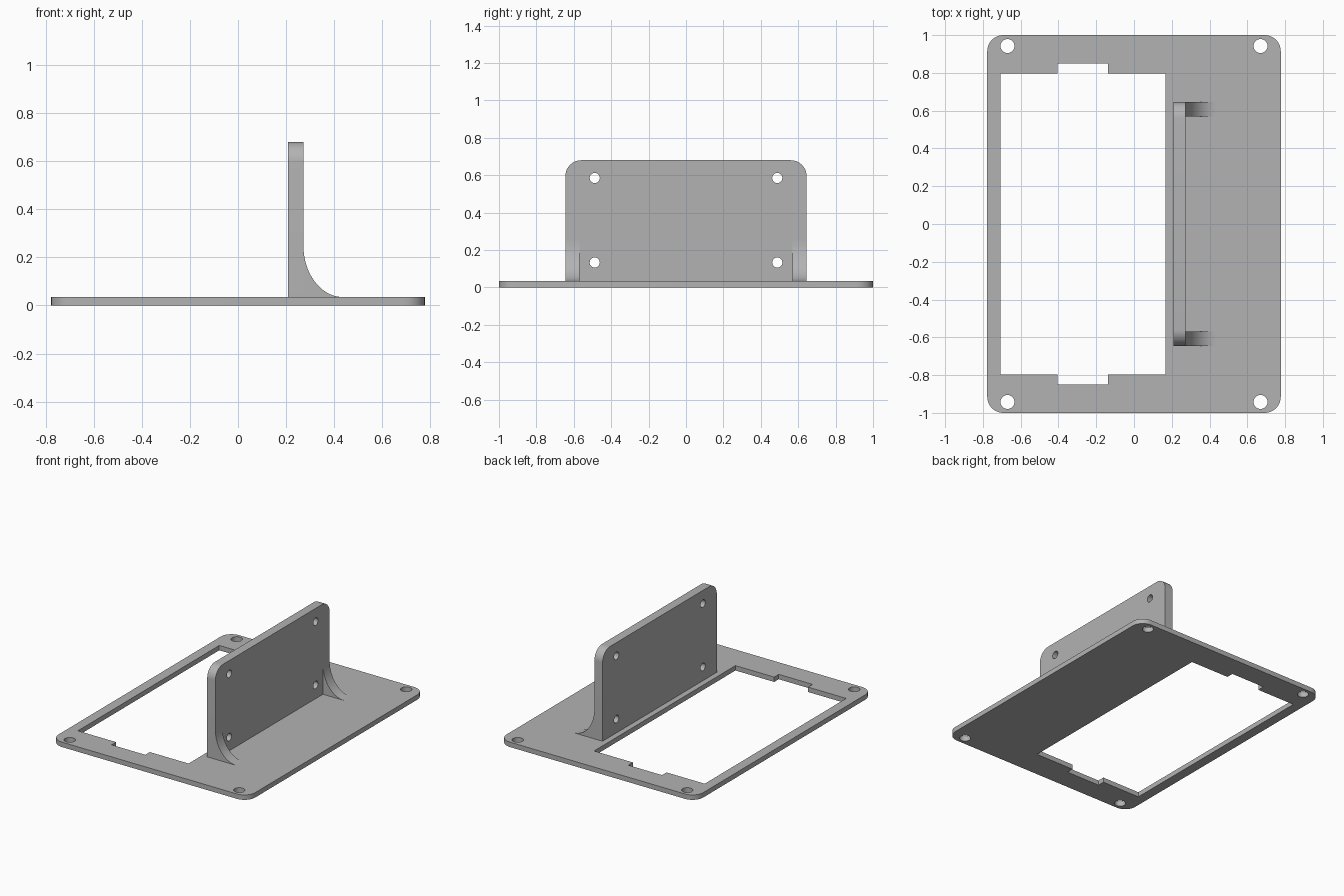
import bpy, bmesh
from math import sin, cos, pi
from mathutils import Matrix, Vector

if "Cube" in bpy.data.objects:
    bpy.data.objects.remove(bpy.data.objects["Cube"])

grey = bpy.data.materials.new("light_grey")
grey.diffuse_color = (0.45, 0.45, 0.45, 1)
grey.use_nodes = True
grey.node_tree.nodes["Principled BSDF"].inputs["Base Color"].default_value = grey.diffuse_color


def arc(cx, cy, rx, ry, a0, a1, n):
    return [(cx + rx * cos(a0 + (a1 - a0) * i / n),
             cy + ry * sin(a0 + (a1 - a0) * i / n)) for i in range(n + 1)]


def hole(cx, cy, r, n=32):
    return arc(cx, cy, r, r, 0, 2 * pi, n)[:-1]


def slab(name, loops, matrix, depth):
    """Fill an outline with holes, extrude it along local z, place by matrix."""
    bm = bmesh.new()
    edges = []
    for loop in loops:
        vs = [bm.verts.new((x, y, 0)) for x, y in loop]
        edges += [bm.edges.new((a, b)) for a, b in zip(vs, vs[1:] + vs[:1])]
    bmesh.ops.triangle_fill(bm, use_beauty=True, edges=edges, normal=(0, 0, 1))
    ext = bmesh.ops.extrude_face_region(bm, geom=bm.faces[:])
    moved = [g for g in ext["geom"] if isinstance(g, bmesh.types.BMVert)]
    bmesh.ops.translate(bm, verts=moved, vec=Vector((0, 0, depth)))
    bm.transform(matrix)
    bmesh.ops.recalc_face_normals(bm, faces=bm.faces[:])
    mesh = bpy.data.meshes.new(name)
    bm.to_mesh(mesh)
    bm.free()
    mesh.materials.append(grey)
    obj = bpy.data.objects.new(name, mesh)
    bpy.context.collection.objects.link(obj)
    bpy.ops.object.select_all(action='DESELECT')
    bpy.context.view_layer.objects.active = obj
    obj.select_set(True)
    bpy.ops.object.shade_smooth_by_angle()


T = 0.035                      # base thickness
X, Y, R = 0.777, 1.0, 0.085    # base half sizes and corner radius

# Base plate: rounded outline, notched window, four screw holes
outline = (arc(X - R, Y - R, R, R, 0, pi / 2, 10)
           + arc(R - X, Y - R, R, R, pi / 2, pi, 10)
           + arc(R - X, R - Y, R, R, pi, 1.5 * pi, 10)
           + arc(X - R, R - Y, R, R, 1.5 * pi, 2 * pi, 10))
half = [(0.168, 0.798), (-0.138, 0.798), (-0.138, 0.849),
        (-0.405, 0.849), (-0.405, 0.798), (-0.707, 0.798)]
window = half + [(x, -y) for x, y in reversed(half)]
screws = [hole(sx * 0.67, sy * 0.942, 0.037) for sx in (-1, 1) for sy in (-1, 1)]
slab("base_plate", [outline, window] + screws, Matrix(), T)

# Upright wall: drawn in (y, z), extruded along x
to_yz = Matrix(((0, 0, 1, 0.208), (1, 0, 0, 0), (0, 1, 0, 0), (0, 0, 0, 1)))
W, H = 0.645, 0.68
wall = ([(-W, T), (W, T)] + arc(W - R, H - R, R, R, 0, pi / 2, 10)
        + arc(R - W, H - R, R, R, pi / 2, pi, 10))
bolts = [hole(s * 0.488, z, 0.027) for s in (-1, 1) for z in (0.133, 0.585)]
slab("upright_wall", [wall] + bolts, to_yz, 0.064)

# Concave gussets: drawn in (x, z), extruded along y
gusset = [(0.272, T)] + arc(0.437, T + 0.215, 0.165, 0.215, 1.5 * pi, pi, 20)
for name, y in (("front_gusset", -0.57), ("back_gusset", 0.645)):
    to_xz = Matrix(((1, 0, 0, 0), (0, 0, -1, y), (0, 1, 0, 0), (0, 0, 0, 1)))
    slab(name, [gusset], to_xz, 0.075)
